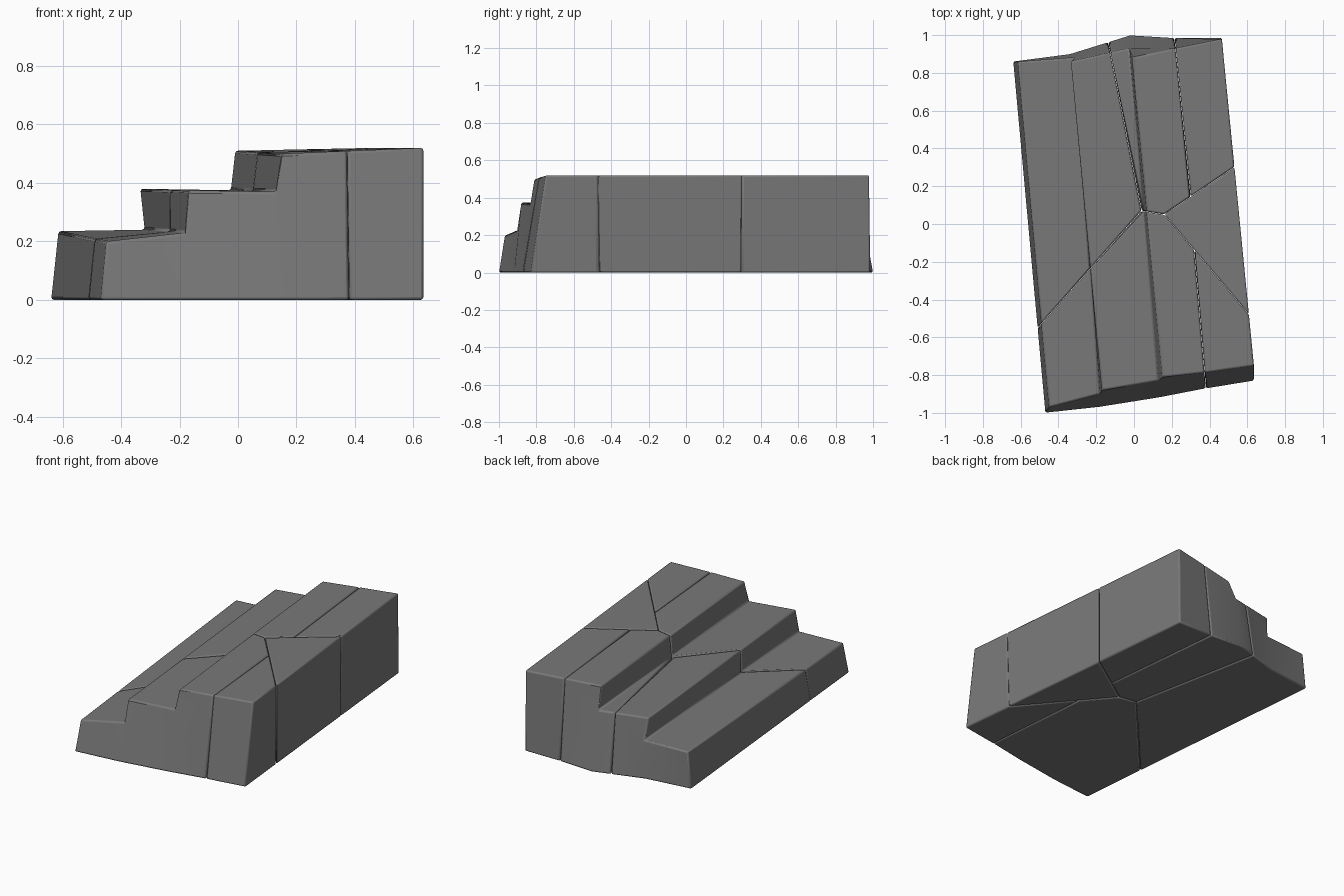
import bpy
import bmesh
import math
from mathutils import Vector

cube = bpy.data.objects.get("Cube")
if cube:
    bpy.data.objects.remove(cube, do_unlink=True)

# One flat stone colour
stone = bpy.data.materials.new("dark_grey_stone")
stone.use_nodes = True
colour = (0.19, 0.19, 0.19, 1)
stone.diffuse_color = colour
bsdf = stone.node_tree.nodes["Principled BSDF"]
bsdf.inputs["Base Color"].default_value = colour
bsdf.inputs["Roughness"].default_value = 0.8

# Columns of each end profile: points (x, y, z) from the ground upwards
FRONT = [
    [(-.47, -1, 0), (-.45, -.97, .2)],
    [(-.18, -.97, 0), (-.18, -.9, .23), (-.17, -.88, .375)],
    [(.13, -.92, 0), (.13, -.83, .37), (.15, -.81, .5)],
    [(.36, -.875, 0), (.385, -.785, .51)],
    [(.635, -.83, 0), (.635, -.75, .52)],
]
BACK = [
    [(-.64, .86, 0), (-.615, .86, .235)],
    [(-.34, .9, 0), (-.32, .88, .24), (-.335, .86, .38)],
    [(-.02, 1, 0), (-.025, .93, .375), (-.01, .88, .51)],
    [(.215, .985, 0), (.22, .93, .515)],
    [(.465, .985, 0), (.465, .98, .52)],
]


def stair_mesh():
    """Loft the stepped block between its two irregular ends."""
    bm = bmesh.new()
    ends = [[[bm.verts.new(p) for p in col] for col in end] for end in (FRONT, BACK)]
    front, back = ends
    for end in ends:
        for a, b in zip(end, end[1:]):
            bm.faces.new([a[0], b[0], b[1]] + a[:0:-1])
    for i in range(len(front) - 1):
        for j, k in ((0, 0), (-1, 1)):          # underside and treads
            bm.faces.new((front[i][j], front[i + 1][k], back[i + 1][k], back[i][j]))
    for i, (f, b) in enumerate(zip(front, back)):
        if len(f) == 3:                          # risers
            bm.faces.new((f[1], f[2], b[2], b[1]))
        elif i in (0, len(front) - 1):           # long outer sides
            bm.faces.new((f[0], f[1], b[1], b[0]))
    bmesh.ops.recalc_face_normals(bm, faces=bm.faces)
    return bm


# Crack lines in plan
P, Q = (.04, .07), (.16, .05)
CRACKS = {
    "back": (P, (-.12, .88)),
    "left": (P, (-.51, -.55)),
    "middle": (P, Q),
    "right_back": (Q, (.53, .30)),
    "right_front": (Q, (.61, -.48)),
    "back_seam": ((.30, .15), (.22, .93)),
    "front_seam": ((.32, -.15), (.375, -.8)),
}


def stone_block(name, sides):
    """Cut one block out; each side is a crack and the side of it to keep."""
    bm = stair_mesh()
    for crack, keep in sides:
        a, b = (Vector((*p, 0)) for p in CRACKS[crack])
        d = (b - a).normalized()
        left = Vector((-d.y, d.x, 0)) * keep
        res = bmesh.ops.bisect_plane(
            bm, geom=bm.verts[:] + bm.edges[:] + bm.faces[:], dist=1e-5,
            plane_co=a + left * .001, plane_no=left, clear_inner=True)
        rim = [e for e in res["geom_cut"] if isinstance(e, bmesh.types.BMEdge)]
        bmesh.ops.holes_fill(bm, edges=rim, sides=0)
    bmesh.ops.remove_doubles(bm, verts=bm.verts, dist=.012)
    bmesh.ops.dissolve_limit(bm, angle_limit=math.radians(1),
                             verts=bm.verts, edges=bm.edges)
    bmesh.ops.recalc_face_normals(bm, faces=bm.faces)
    mesh = bpy.data.meshes.new(name)
    bm.to_mesh(mesh)
    bm.free()
    mesh.materials.append(stone)
    obj = bpy.data.objects.new(name, mesh)
    bpy.context.collection.objects.link(obj)
    bevel = obj.modifiers.new("worn_edges", "BEVEL")
    bevel.width = .009
    bevel.segments = 2
    bevel.limit_method = "ANGLE"
    bevel.angle_limit = math.radians(32)
    bpy.ops.object.select_all(action="DESELECT")
    obj.select_set(True)
    bpy.context.view_layer.objects.active = obj
    bpy.ops.object.shade_smooth_by_angle(angle=math.radians(30))


# Blocks of the cracked steps
front = [("left", 1), ("middle", -1), ("right_front", -1)]
back = [("back", -1), ("middle", 1), ("right_back", 1)]
stone_block("left_block", [("back", 1), ("left", -1)])
stone_block("front_step_block", front + [("front_seam", -1)])
stone_block("front_corner_block", front + [("front_seam", 1)])
stone_block("back_step_block", back + [("back_seam", 1)])
stone_block("back_corner_block", back + [("back_seam", -1)])
stone_block("right_block", [("right_back", -1), ("right_front", 1)])
